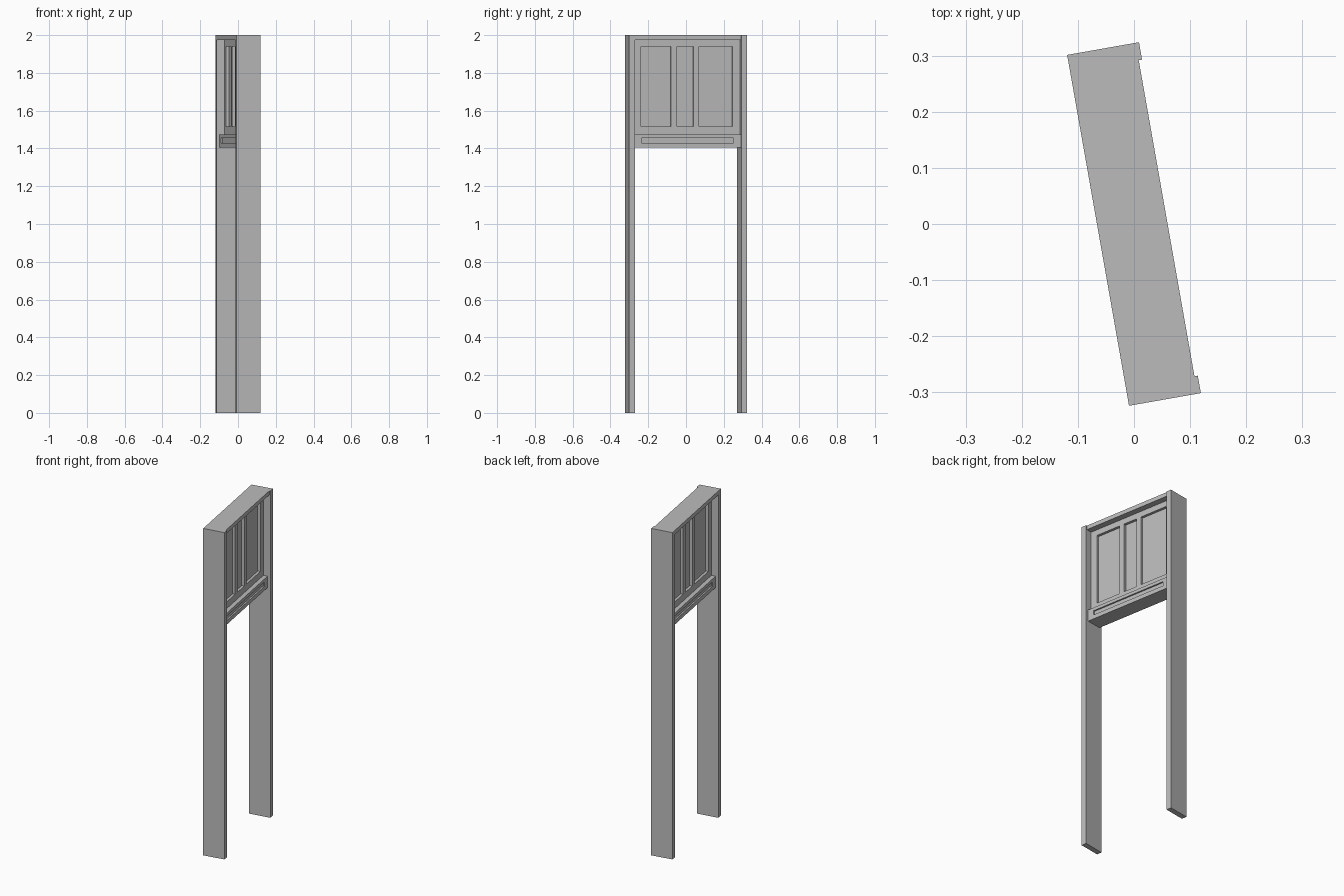
import bpy
import bmesh
from math import radians
from mathutils import Matrix, Vector

if "Cube" in bpy.data.objects:
    bpy.data.objects.remove(bpy.data.objects["Cube"], do_unlink=True)

grey = bpy.data.materials.new("plain grey")
grey.use_nodes = True
grey.diffuse_color = (0.5, 0.5, 0.5, 1)
grey.node_tree.nodes["Principled BSDF"].inputs["Base Color"].default_value = (0.5, 0.5, 0.5, 1)

TURN = Matrix.Rotation(radians(10), 4, "Z")  # the whole unit stands slightly turned

HALF_DEPTH, HALF_LENGTH = 0.065, 0.3175
INNER = 0.286            # inner face of the legs
SILL_Z, PANEL_Z, HEADER_Z, TOP_Z = 1.405, 1.475, 1.975, 2.0


def build(name, boxes, half_turn=False):
    """One object made of boxes given as (x range, y range, z range)."""
    bm = bmesh.new()
    for ranges in boxes:
        low, high = (Vector(v) for v in zip(*ranges))
        place = Matrix.Translation((low + high) / 2) @ Matrix.Diagonal((*(high - low), 1))
        bmesh.ops.create_cube(bm, size=1, matrix=place)
    if half_turn:
        bm.transform(Matrix.Rotation(radians(180), 4, "Z"))
    bm.transform(TURN)
    mesh = bpy.data.meshes.new(name)
    bm.to_mesh(mesh)
    bm.free()
    mesh.materials.append(grey)
    obj = bpy.data.objects.new(name, mesh)
    bpy.context.collection.objects.link(obj)
    return obj


def frame(x, z, opening_z, openings):
    """Rails and stiles around a row of openings."""
    full = (-INNER, INNER)
    boxes = [(x, full, (z[0], opening_z[0])), (x, full, (opening_z[1], z[1]))]
    edges = [-INNER] + [y for pair in openings for y in pair] + [INNER]
    for stile in zip(edges[::2], edges[1::2]):
        boxes.append((x, stile, opening_z))
    return boxes


# Legs
for side, name in ((-1, "front_leg"), (1, "back_leg")):
    y = sorted((side * INNER, side * HALF_LENGTH))
    build(name, [((-HALF_DEPTH, HALF_DEPTH), y, (0, TOP_Z))])

# Header, set back a little from the legs on one side
build("header", [((-HALF_DEPTH, 0.059), (-INNER, INNER), (HEADER_Z, TOP_Z))])

# Thin board in the panel, and solid core of the sill
build("panel_board", [((-0.006, 0.006), (-INNER, INNER), (PANEL_Z, HEADER_Z))])
build("sill_core", [((-0.039, 0.039), (-INNER, INNER), (SILL_Z, PANEL_Z))])

# Framing on both faces, each a half turn of the other
windows = [(-0.246, -0.085), (-0.053, 0.036), (0.067, 0.246)]
for side, half_turn in (("right", False), ("left", True)):
    build(side + "_panel_frame",
          frame((0.006, 0.022), (PANEL_Z, HEADER_Z), (1.515, 1.94), windows), half_turn)
    build(side + "_sill_frame",
          frame((0.039, 0.048), (SILL_Z, PANEL_Z), (1.43, 1.456), [(-0.248, 0.248)]), half_turn)
